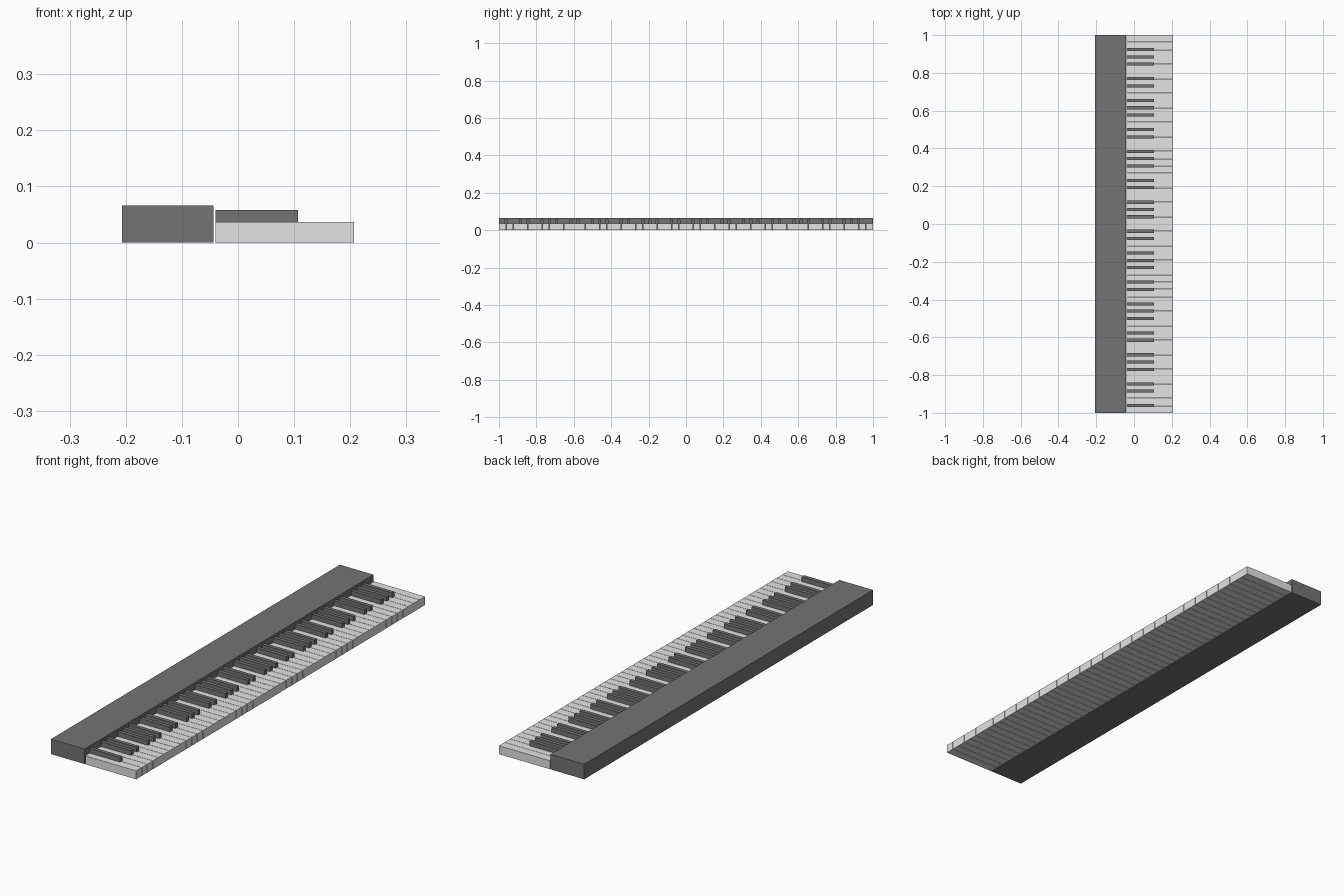
import bpy
import bmesh
from mathutils import Matrix, Vector

if "Cube" in bpy.data.objects:
    bpy.data.objects.remove(bpy.data.objects["Cube"], do_unlink=True)


def material(name, value):
    mat = bpy.data.materials.new(name)
    mat.use_nodes = True
    color = (value, value, value, 1.0)
    mat.diffuse_color = color
    mat.node_tree.nodes["Principled BSDF"].inputs["Base Color"].default_value = color
    return mat


def boxes(name, bounds, mat):
    """One object made of axis-aligned boxes given as (low corner, high corner)."""
    bm = bmesh.new()
    for low, high in bounds:
        low, high = Vector(low), Vector(high)
        place = Matrix.Translation((low + high) / 2) @ Matrix.Diagonal((*(high - low), 1))
        bmesh.ops.create_cube(bm, size=1, matrix=place)
    mesh = bpy.data.meshes.new(name)
    bm.to_mesh(mesh)
    bm.free()
    mesh.materials.append(mat)
    obj = bpy.data.objects.new(name, mesh)
    bpy.context.collection.objects.link(obj)
    return obj


ivory = material("light key", 0.77)
dark = material("dark case", 0.175)

KEYS = 52                # natural keys, from A up to C
PITCH = 2 / KEYS
GAP = 0.0016
HALF_SHARP = 0.0082
KEY_BACK = -0.040

# Rear body block
boxes("case", [((-0.2065, -1, 0), (-0.0435, 1, 0.0658))], dark)

# Natural keys, with a narrow gap between neighbours
naturals = []
for i in range(KEYS):
    y0 = -1 + i * PITCH + (GAP / 2 if i > 0 else 0)
    y1 = -1 + (i + 1) * PITCH - (GAP / 2 if i < KEYS - 1 else 0)
    naturals.append(((KEY_BACK, y0, 0), (0.2065, y1, 0.037)))
boxes("natural_keys", naturals, ivory)

# Sharp keys over the joints, skipping B-C and E-F in each octave
sharps = []
for i in range(1, KEYS):
    if i % 7 in (2, 5):
        continue
    y = -1 + i * PITCH
    sharps.append(((KEY_BACK, y - HALF_SHARP, 0.037), (0.107, y + HALF_SHARP, 0.058)))
boxes("sharp_keys", sharps, dark)
